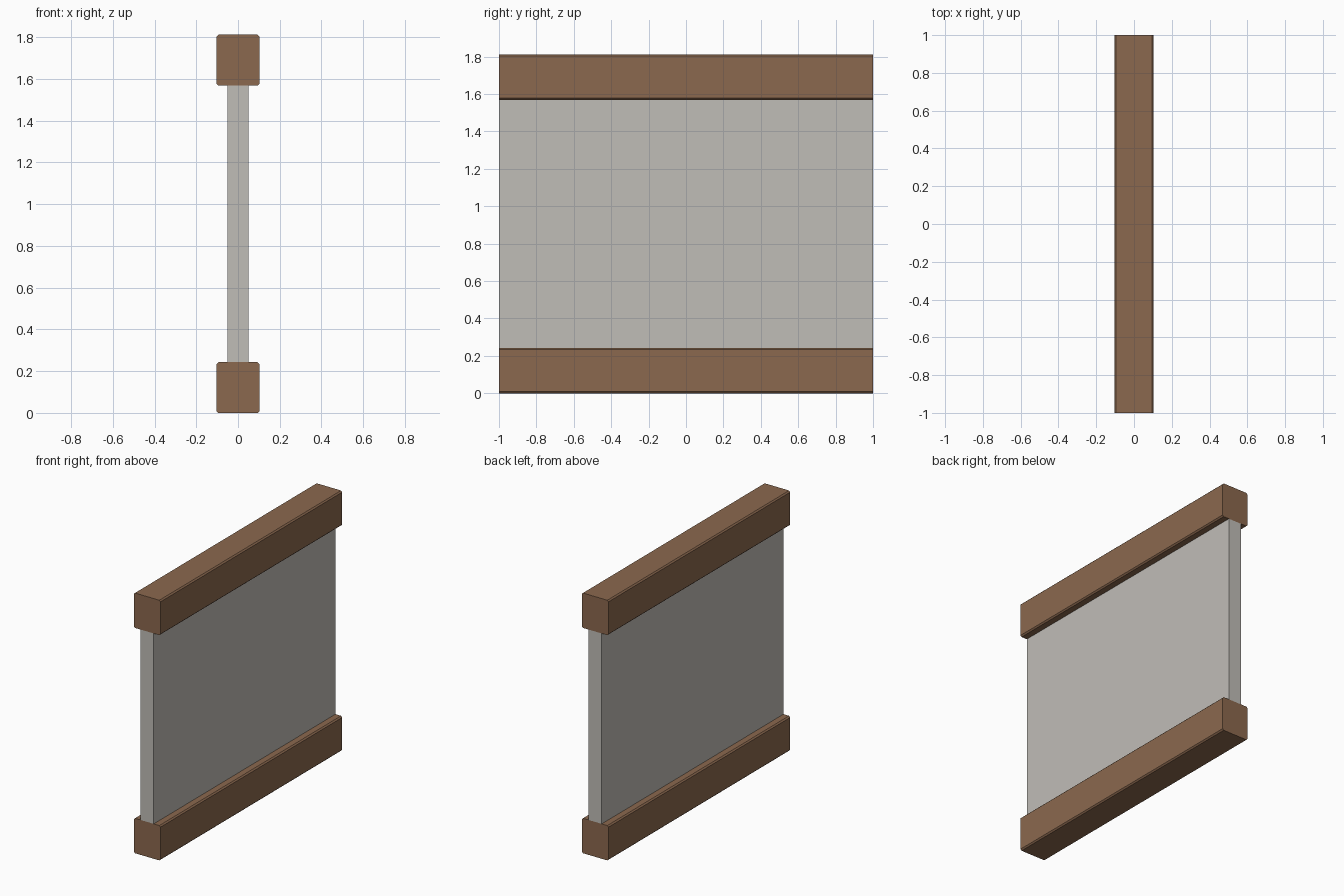
import bpy, bmesh
from mathutils import Vector

if "Cube" in bpy.data.objects:
    bpy.data.objects.remove(bpy.data.objects["Cube"])


def material(name, rgb):
    m = bpy.data.materials.new(name)
    m.diffuse_color = (*rgb, 1.0)
    m.use_nodes = True
    m.node_tree.nodes["Principled BSDF"].inputs["Base Color"].default_value = m.diffuse_color
    return m


wood = material("brown wood", (0.26, 0.14, 0.077))
plaster = material("pale plaster", (0.53, 0.51, 0.475))


def box(name, width, z0, z1, mat, chamfer=0.0):
    """Box running the full length in y; only its long edges are chamfered."""
    bm = bmesh.new()
    bmesh.ops.create_cube(bm, size=1.0)
    bmesh.ops.scale(bm, vec=Vector((width, 2.0, z1 - z0)), verts=bm.verts)
    bmesh.ops.translate(bm, vec=Vector((0, 0, (z0 + z1) / 2)), verts=bm.verts)
    if chamfer:
        long_edges = [e for e in bm.edges
                      if abs(e.verts[0].co.y - e.verts[1].co.y) > 1]
        bmesh.ops.bevel(bm, geom=long_edges, offset=chamfer, segments=1,
                        affect='EDGES')
    mesh = bpy.data.meshes.new(name)
    bm.to_mesh(mesh)
    bm.free()
    mesh.materials.append(mat)
    ob = bpy.data.objects.new(name, mesh)
    bpy.context.collection.objects.link(ob)
    return ob


# Timber beams at floor and top
box("bottom_beam", 0.206, 0.0, 0.243, wood, 0.009)
box("top_beam", 0.206, 1.569, 1.812, wood, 0.009)

# Wall panel between the beams
box("wall_panel", 0.102, 0.243, 1.569, plaster)
